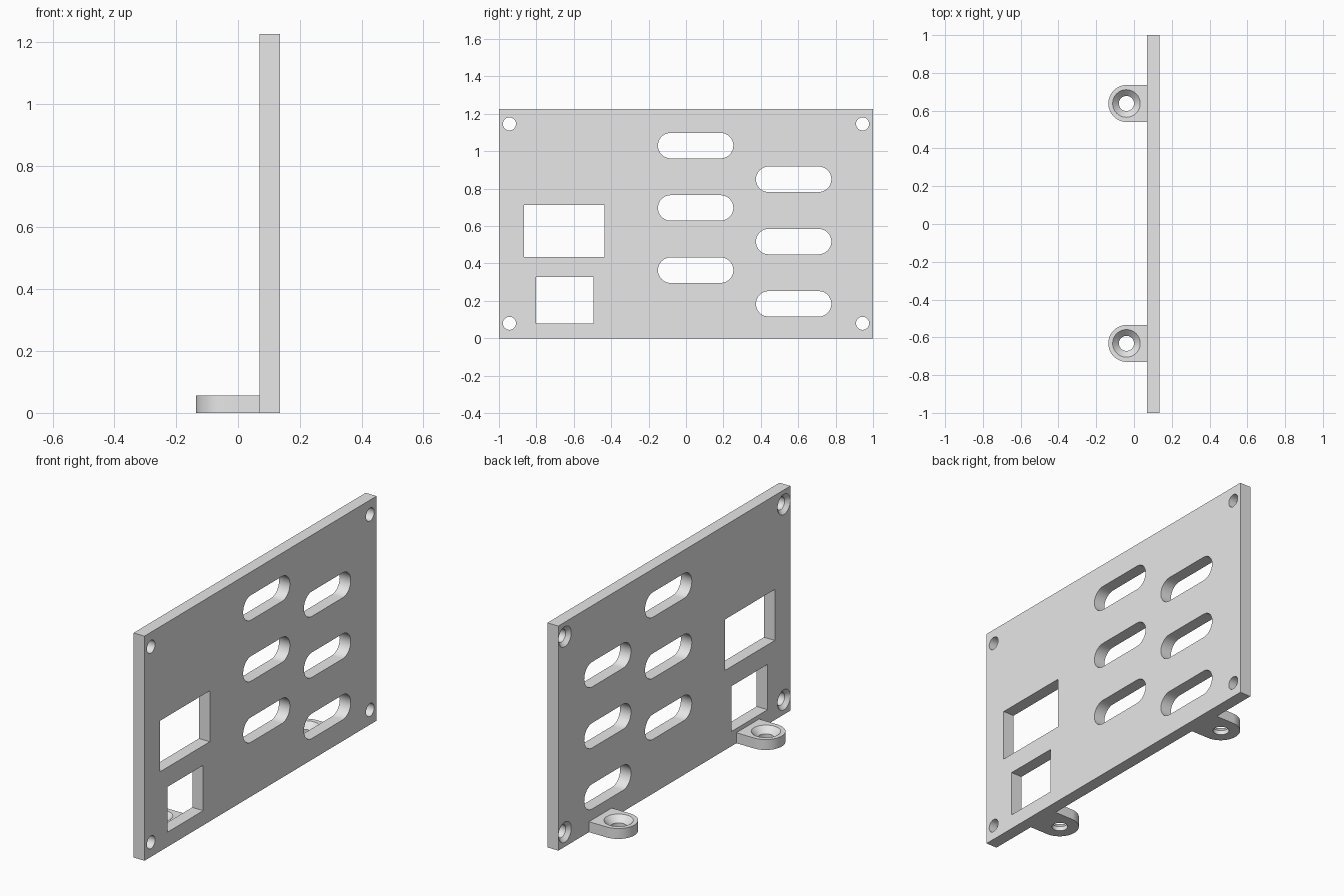
import bpy, bmesh, math
from mathutils import Vector

cube = bpy.data.objects.get("Cube")
if cube:
    bpy.data.objects.remove(cube, do_unlink=True)

grey = bpy.data.materials.new("light_grey")
grey.use_nodes = True
grey.diffuse_color = (0.8, 0.8, 0.8, 1)
grey.node_tree.nodes["Principled BSDF"].inputs["Base Color"].default_value = (0.8, 0.8, 0.8, 1)

INNER, OUTER, HEIGHT = 0.07, 0.136, 1.225   # panel faces in x, and its height
TAB_TOP = 0.057
SEGS = 48


def arc(a, b, r, start, end, n):
    return [(a + r * math.cos(start + (end - start) * i / n),
             b + r * math.sin(start + (end - start) * i / n)) for i in range(n + 1)]


def circle(a, b, r):
    return arc(a, b, r, 0, math.tau, SEGS)[:-1]


def rect(a0, a1, b0, b1):
    return [(a0, b0), (a1, b0), (a1, b1), (a0, b1)]


def slot(a0, a1, b, r):
    half = math.pi / 2
    return (arc(a1 - r, b, r, -half, half, SEGS // 2)
            + arc(a0 + r, b, r, half, 3 * half, SEGS // 2))


def loft(bm, rings, axis):
    """Closed solid through (level, outline) rings along x or z."""
    loops = []
    for level, outline in rings:
        loops.append([bm.verts.new(Vector((level, a, b) if axis == "x" else (a, b, level)))
                      for a, b in outline])
    for lo, hi in zip(loops, loops[1:]):
        for i in range(len(lo)):
            j = (i + 1) % len(lo)
            bm.faces.new((lo[i], lo[j], hi[j], hi[i]))
    bm.faces.new(loops[0])
    bm.faces.new(loops[-1])


def make(name, solids, axis):
    bm = bmesh.new()
    for rings in solids:
        loft(bm, rings, axis)
    bmesh.ops.recalc_face_normals(bm, faces=bm.faces)
    mesh = bpy.data.meshes.new(name)
    bm.to_mesh(mesh)
    bm.free()
    mesh.materials.append(grey)
    obj = bpy.data.objects.new(name, mesh)
    bpy.context.collection.objects.link(obj)
    return obj


def cut(obj, cutter):
    """Subtract the cutter, remove it, and shade the result."""
    cutter.hide_render = True
    bpy.ops.object.select_all(action="DESELECT")
    bpy.context.view_layer.objects.active = obj
    obj.select_set(True)
    mod = obj.modifiers.new("openings", "BOOLEAN")
    mod.operation, mod.solver, mod.object = "DIFFERENCE", "EXACT", cutter
    bpy.ops.object.modifier_apply(modifier=mod.name)
    bpy.data.objects.remove(cutter, do_unlink=True)
    bpy.ops.object.shade_smooth_by_angle(angle=math.radians(30))


def countersunk(a, b, r, wide, face, far, inward):
    """Screw hole: 45 degree cone at the face, then a straight bore."""
    over, depth = 0.01, wide - r
    return [(face - inward * over, circle(a, b, wide + over)),
            (face + inward * depth, circle(a, b, r)),
            (far + inward * over, circle(a, b, r))]


# Upright panel with its openings
panel = make("panel", [[(INNER, rect(-1, 1, 0, HEIGHT)), (OUTER, rect(-1, 1, 0, HEIGHT))]], "x")

openings = [rect(-0.865, -0.437, 0.434, 0.712), rect(-0.803, -0.494, 0.08, 0.327)]
for y0, z0 in ((-0.15, 0.364), (0.374, 0.184)):
    openings += [slot(y0, y0 + 0.403, z0 + 0.333 * k, 0.068) for k in range(3)]
solids = [[(INNER - 0.05, o), (OUTER + 0.05, o)] for o in openings]
for y in (-0.944, 0.944):
    for z in (0.08, 1.146):
        solids.append(countersunk(y, z, 0.035, 0.055, INNER, OUTER, 1))
cut(panel, make("panel_cutter", solids, "x"))

# Two rounded mounting tabs at the foot, countersunk from above
for name, y in (("front_tab", -0.632), ("back_tab", 0.638)):
    x, r = -0.038, 0.098
    outline = [(INNER, y - r), (INNER, y + r)] + arc(x, y, r, math.pi / 2, 3 * math.pi / 2, SEGS // 2)
    tab = make(name, [[(0, outline), (TAB_TOP, outline)]], "z")
    hole = countersunk(x - 0.002, y, 0.04, 0.073, TAB_TOP, 0, -1)
    cut(tab, make("tab_cutter", [hole], "z"))
